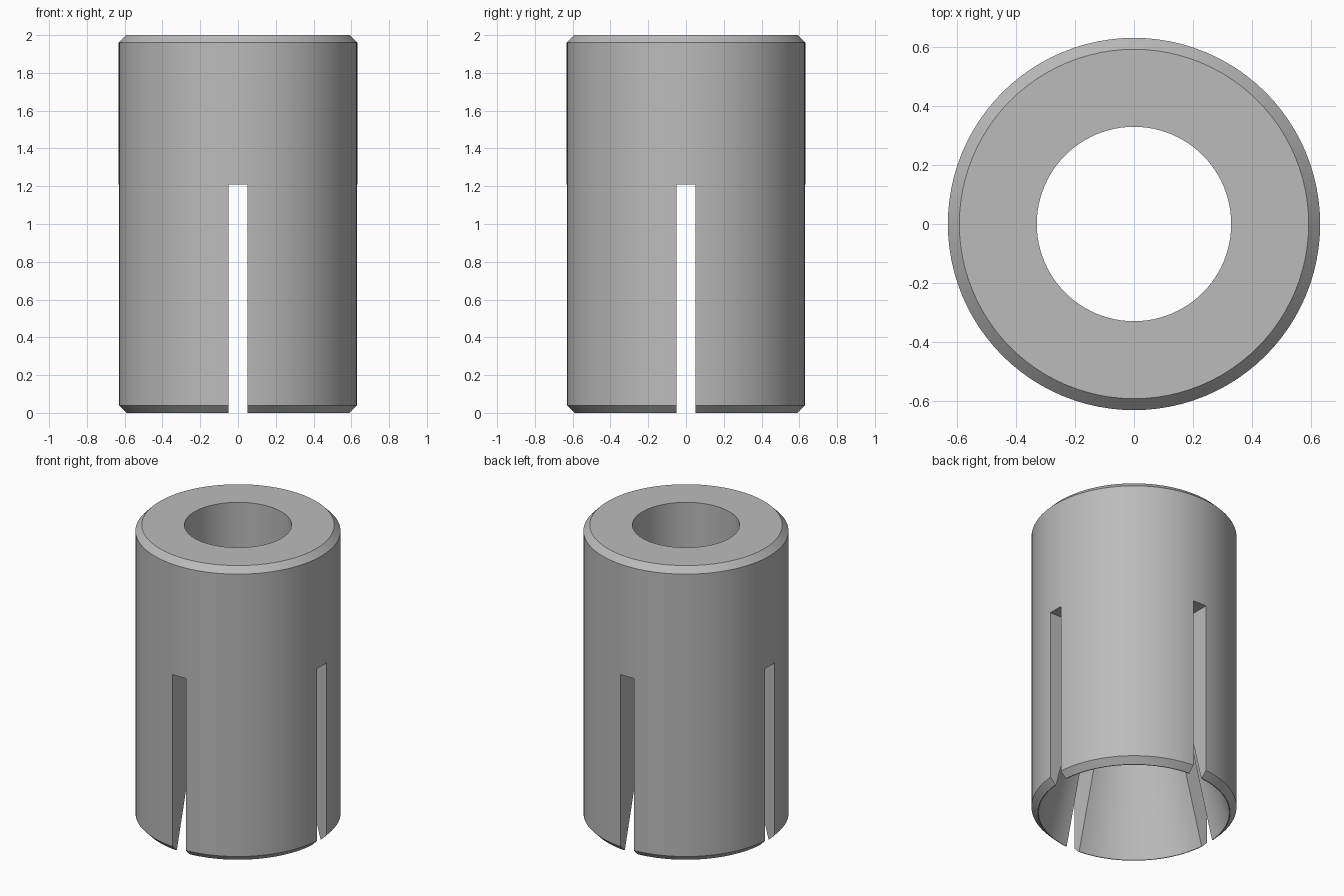
import bpy, bmesh
from math import pi, radians
from mathutils import Matrix, Vector

if "Cube" in bpy.data.objects:
    bpy.data.objects.remove(bpy.data.objects["Cube"], do_unlink=True)

SEGMENTS = 96
OUTER, RIM, BORE = 0.632, 0.593, 0.33
CHAMFER, HEIGHT = 0.04, 2.0
MOUTH, CONE_TOP = 0.588, 0.97
SLOT_WIDTH, SLOT_TOP = 0.10, 1.21


def make_material(name, color):
    mat = bpy.data.materials.new(name)
    mat.use_nodes = True
    mat.diffuse_color = color
    mat.node_tree.nodes["Principled BSDF"].inputs["Base Color"].default_value = color
    return mat


def make_object(name, bm):
    bmesh.ops.recalc_face_normals(bm, faces=bm.faces)
    mesh = bpy.data.meshes.new(name)
    bm.to_mesh(mesh)
    bm.free()
    obj = bpy.data.objects.new(name, mesh)
    bpy.context.collection.objects.link(obj)
    return obj


def activate(obj):
    bpy.ops.object.select_all(action='DESELECT')
    obj.select_set(True)
    bpy.context.view_layer.objects.active = obj


# Sleeve: chamfered outside, straight upper bore, conical lower mouth
profile = [(RIM, 0), (OUTER, CHAMFER), (OUTER, HEIGHT - CHAMFER), (RIM, HEIGHT),
           (BORE, HEIGHT), (BORE, CONE_TOP), (MOUTH, 0)]
bm = bmesh.new()
verts = [bm.verts.new((r, 0, z)) for r, z in profile]
edges = [bm.edges.new((a, b)) for a, b in zip(verts, verts[1:] + verts[:1])]
bmesh.ops.spin(bm, geom=verts + edges, cent=(0, 0, 0), axis=(0, 0, 1),
               angle=2 * pi, steps=SEGMENTS, use_merge=True)
bmesh.ops.remove_doubles(bm, verts=bm.verts, dist=0.0001)
sleeve = make_object("slotted_sleeve", bm)
sleeve.data.materials.append(make_material("grey metal", (0.5, 0.5, 0.5, 1)))

# Crossed slots, open at the lower end
for turn in (0, pi / 2):
    bm = bmesh.new()
    bmesh.ops.create_cube(bm, size=1)
    bmesh.ops.scale(bm, verts=bm.verts, vec=(SLOT_WIDTH, 2, 2))
    bmesh.ops.translate(bm, verts=bm.verts, vec=Vector((0, 0, SLOT_TOP - 1)))
    bmesh.ops.rotate(bm, verts=bm.verts, matrix=Matrix.Rotation(turn, 3, 'Z'))
    cutter = make_object("slot_cutter", bm)
    cutter.hide_render = True
    activate(sleeve)
    mod = sleeve.modifiers.new("slot", 'BOOLEAN')
    mod.operation = 'DIFFERENCE'
    mod.solver = 'EXACT'
    mod.object = cutter
    bpy.ops.object.modifier_apply(modifier=mod.name)
    bpy.data.objects.remove(cutter, do_unlink=True)

# Smooth round walls, crisp chamfers and slots
activate(sleeve)
bpy.ops.object.shade_smooth_by_angle(angle=radians(14))
